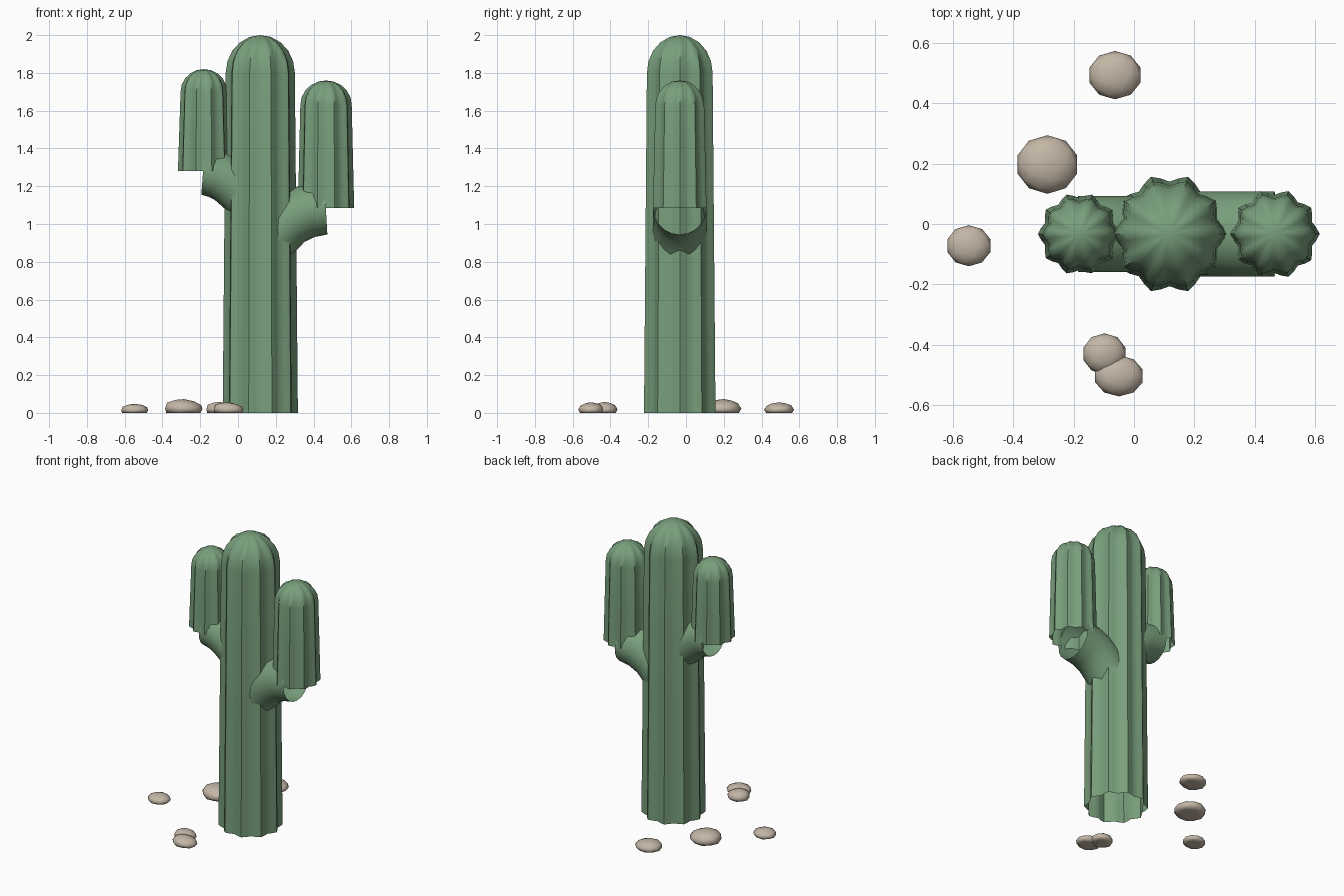
import bpy, bmesh, math, random
from mathutils import Vector

if "Cube" in bpy.data.objects:
    bpy.data.objects.remove(bpy.data.objects["Cube"])

RIBS = 10
STEPS = 4      # points around each rib
AXIS_Y = -0.033


def material(name, rgb):
    m = bpy.data.materials.new(name)
    m.use_nodes = True
    m.diffuse_color = (*rgb, 1)
    m.node_tree.nodes["Principled BSDF"].inputs["Base Color"].default_value = (*rgb, 1)
    return m


green = material("cactus green", (0.19, 0.345, 0.20))
stone = material("pale stone", (0.55, 0.47, 0.38))


def finish(name, bm, mat, angle):
    bmesh.ops.recalc_face_normals(bm, faces=bm.faces)
    me = bpy.data.meshes.new(name)
    bm.to_mesh(me)
    bm.free()
    me.materials.append(mat)
    ob = bpy.data.objects.new(name, me)
    bpy.context.collection.objects.link(ob)
    bpy.ops.object.select_all(action="DESELECT")
    ob.select_set(True)
    bpy.context.view_layer.objects.active = ob
    bpy.ops.object.shade_smooth_by_angle(angle=math.radians(angle))
    return ob


def bridge(bm, rings):
    for a, b in zip(rings, rings[1:]):
        n = len(a)
        for i in range(n):
            j = (i + 1) % n
            bm.faces.new((a[i], a[j], b[j], b[i]))


def ribbed_column(name, x, z0, z_dome, z_top, r_base, r_top):
    """Open-bottomed ribbed column closed by a rounded dome."""
    bm = bmesh.new()
    n = RIBS * STEPS
    profile = [(r_base, z0), ((r_base + r_top) / 2, (z0 + z_dome) / 2)]
    for k in range(5):
        t = math.radians(18 * k)
        profile.append((r_top * math.cos(t), z_dome + (z_top - z_dome) * math.sin(t)))
    rings = []
    for r, z in profile:
        ring = []
        for i in range(n):
            a = math.tau * i / n
            rr = r * (0.935 + 0.065 * math.cos(RIBS * a))
            ring.append(bm.verts.new((x + rr * math.cos(a), AXIS_Y + rr * math.sin(a), z)))
        rings.append(ring)
    bridge(bm, rings)
    tip = bm.verts.new((x, AXIS_Y, z_top))
    for i in range(n):
        bm.faces.new((rings[-1][i], rings[-1][(i + 1) % n], tip))
    return finish(name, bm, green, 50)


def elbow(name, path, radius, sides=20):
    """Open tube swept along a path in the XZ plane."""
    bm = bmesh.new()
    pts = [Vector((px, AXIS_Y, pz)) for px, pz in path]
    across = Vector((0, 1, 0))
    rings = []
    for k, p in enumerate(pts):
        d = (pts[min(k + 1, len(pts) - 1)] - pts[max(k - 1, 0)]).normalized()
        if k == len(pts) - 1:
            d = Vector((d.x, 0, d.z * 0.3)).normalized()
        up = d.cross(across)
        rings.append([bm.verts.new(p + radius * (math.cos(math.tau * i / sides) * across
                                                 + math.sin(math.tau * i / sides) * up))
                      for i in range(sides)])
    bridge(bm, rings)
    return finish(name, bm, green, 50)


# trunk and arms
ribbed_column("trunk", 0.118, 0, 1.8, 2.0, 0.199, 0.183)
ribbed_column("left_arm", 0.466, 1.085, 1.63, 1.76, 0.149, 0.136)
ribbed_column("right_arm", -0.181, 1.28, 1.70, 1.82, 0.137, 0.123)

# elbows joining the arms to the trunk
elbow("left_elbow", [(0.12, 0.86), (0.20, 0.95), (0.27, 1.02), (0.36, 1.065), (0.465, 1.085)], 0.141)
elbow("right_elbow", [(0.10, 1.10), (0.02, 1.17), (-0.05, 1.23), (-0.11, 1.262), (-0.185, 1.28)], 0.126)

# stones: x, y, half width, half depth, height
stones = [
    (-0.063, 0.493, 0.089, 0.080, 0.056),
    (-0.287, 0.197, 0.104, 0.097, 0.073),
    (-0.547, -0.072, 0.075, 0.068, 0.048),
    (-0.098, -0.430, 0.073, 0.068, 0.058),
    (-0.050, -0.503, 0.083, 0.068, 0.056),
]
random.seed(4)
for i, (x, y, rx, ry, h) in enumerate(stones):
    bm = bmesh.new()
    bmesh.ops.create_icosphere(bm, subdivisions=2, radius=1)
    lean = random.uniform(-0.15, 0.15)
    for v in bm.verts:
        c = v.co.copy()
        z = h * (0.3 + 0.7 * c.z) * (1 + lean * c.x)
        v.co = (x + rx * c.x, y + ry * c.y, max(z, 0))
    finish(f"stone_{i + 1}", bm, stone, 60)
